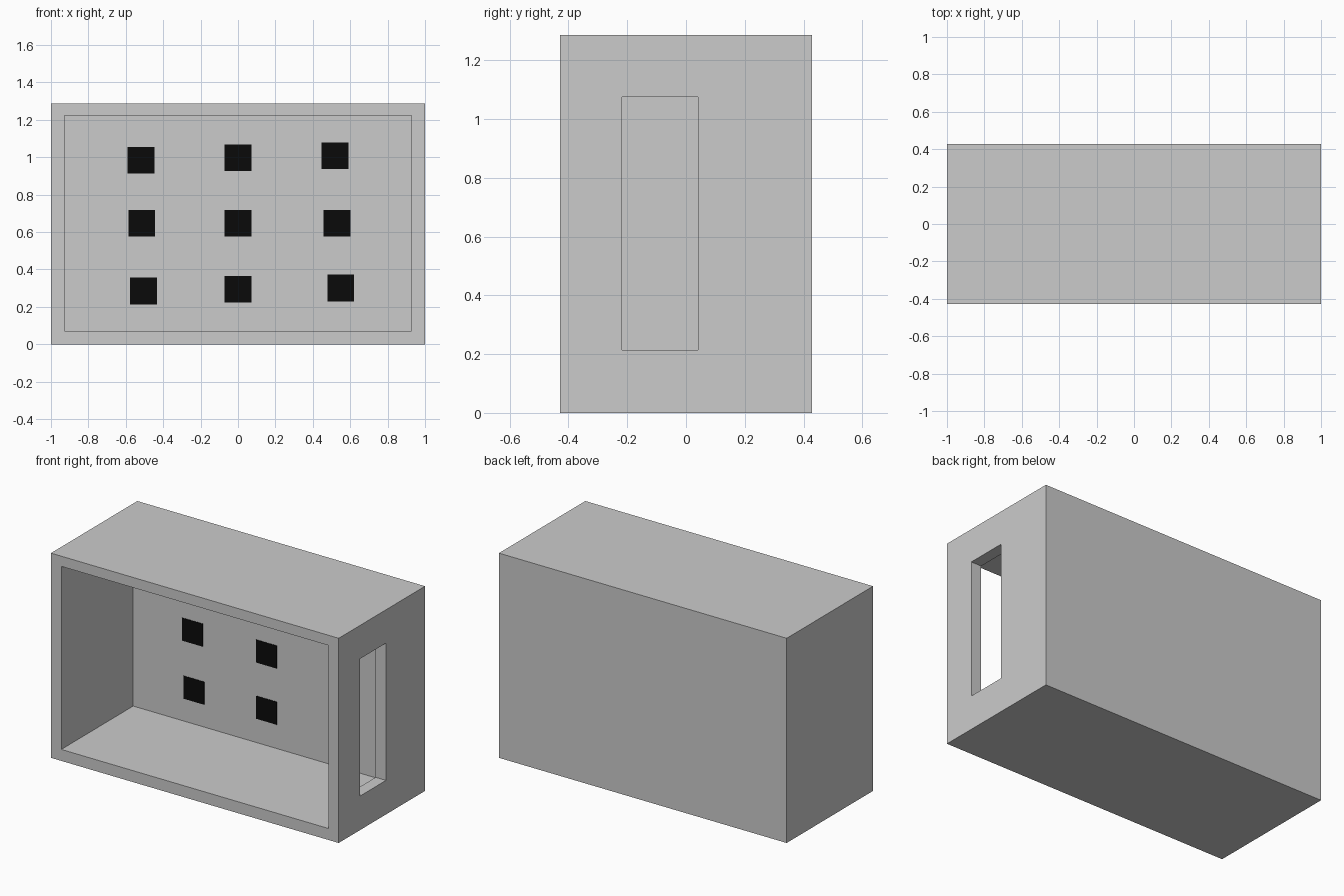
import bpy

if "Cube" in bpy.data.objects:
    bpy.data.objects.remove(bpy.data.objects["Cube"])


def box(name, lo, hi):
    """Axis-aligned box between two corners."""
    bpy.ops.mesh.primitive_cube_add(size=1, location=[(a + b) / 2 for a, b in zip(lo, hi)])
    ob = bpy.context.object
    ob.name = name
    ob.scale = [b - a for a, b in zip(lo, hi)]
    bpy.ops.object.transform_apply(location=False, rotation=False, scale=True)
    return ob


def cut(target, cutter):
    """Subtract the cutter from the target and remove it."""
    cutter.hide_render = True
    mod = target.modifiers.new("cut", 'BOOLEAN')
    mod.operation = 'DIFFERENCE'
    mod.solver = 'EXACT'
    mod.object = cutter
    bpy.context.view_layer.objects.active = target
    bpy.ops.object.modifier_apply(modifier=mod.name)
    bpy.data.objects.remove(cutter, do_unlink=True)


BACK = 0.285  # inner face of the thick back wall

# Case: hollow box open to the front, with a slot in the right wall
case = box("case", (-1, -0.4285, 0), (1, 0.4285, 1.286))
cut(case, box("cavity_cutter", (-0.928, -0.6, 0.072), (0.928, BACK, 1.222)))
cut(case, box("slot_cutter", (0.8, -0.218, 0.214), (1.2, 0.041, 1.076)))

# Black square tiles on the inner back wall
black = bpy.data.materials.new("black")
black.diffuse_color = (0.003, 0.003, 0.003, 1)
black.use_nodes = True
black.node_tree.nodes["Principled BSDF"].inputs["Base Color"].default_value = black.diffuse_color
tiles = [(-0.519, 0.984), (0, 0.997), (0.519, 1.008),
         (-0.515, 0.647), (0, 0.647), (0.529, 0.647),
         (-0.505, 0.285), (0, 0.294), (0.549, 0.301)]
h = 0.0715
for i, (x, z) in enumerate(tiles):
    tile = box(f"tile_{i + 1}", (x - h, BACK - 0.003, z - h), (x + h, BACK + 0.003, z + h))
    tile.data.materials.append(black)
